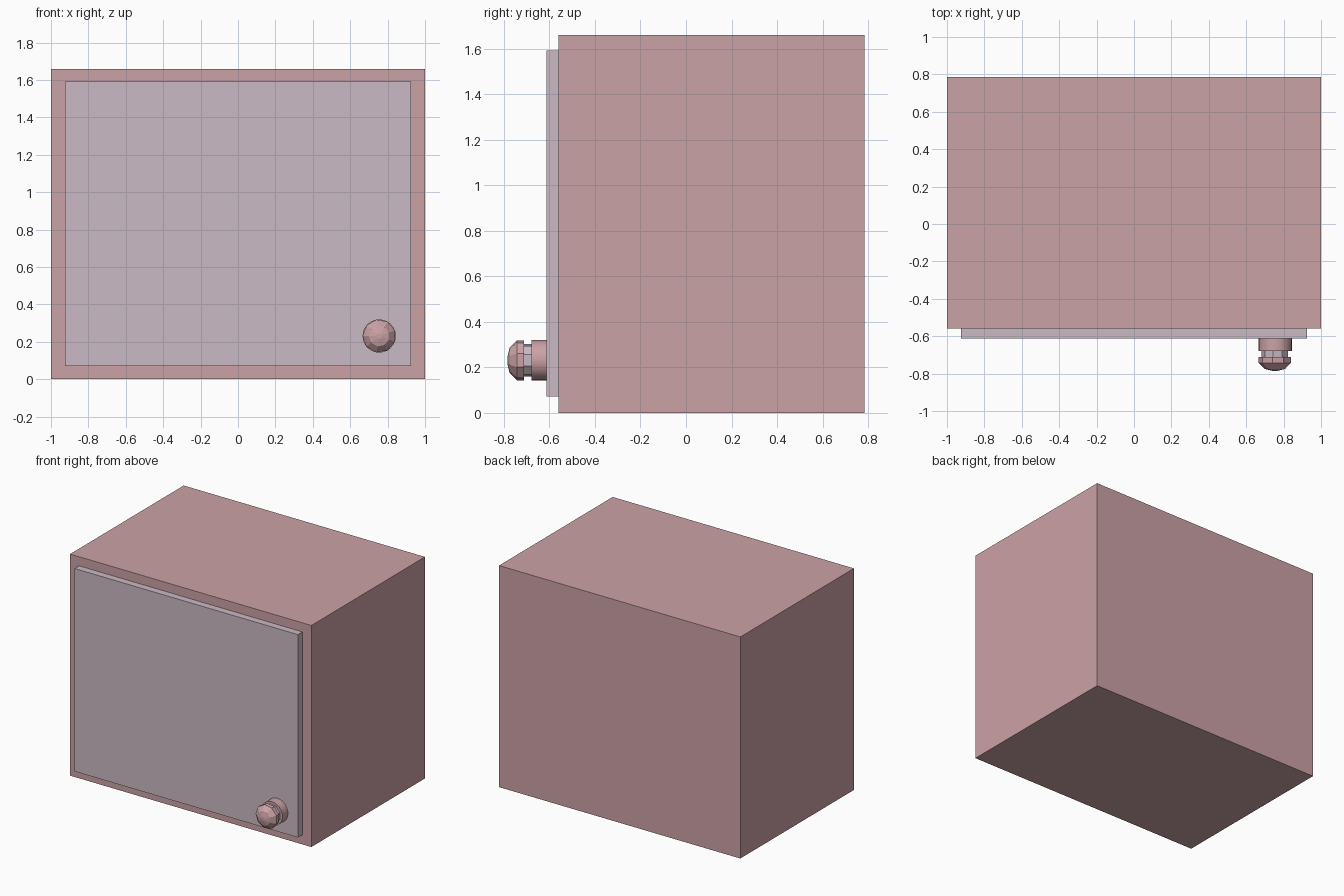
import bpy, bmesh, math

if "Cube" in bpy.data.objects:
    bpy.data.objects.remove(bpy.data.objects["Cube"])


def material(name, rgb):
    m = bpy.data.materials.new(name)
    m.diffuse_color = (*rgb, 1)
    m.use_nodes = True
    m.node_tree.nodes["Principled BSDF"].inputs["Base Color"].default_value = m.diffuse_color
    return m


PINK = material("dusty pink", (0.60, 0.36, 0.38))
MAUVE = material("pale mauve", (0.59, 0.49, 0.55))


def finish(bm, name, mat):
    bmesh.ops.recalc_face_normals(bm, faces=bm.faces)
    mesh = bpy.data.meshes.new(name)
    bm.to_mesh(mesh)
    bm.free()
    mesh.materials.append(mat)
    ob = bpy.data.objects.new(name, mesh)
    bpy.context.collection.objects.link(ob)
    return ob


def box(name, lo, hi, mat):
    bm = bmesh.new()
    bmesh.ops.create_cube(bm, size=1)
    for v in bm.verts:
        v.co = [(a + b) / 2 + c * (b - a) for a, b, c in zip(lo, hi, v.co)]
    return finish(bm, name, mat)


def turned(name, profile, sides, mat, cx=0.755, cz=0.231):
    """Turned part along y; profile is a list of (radius, y)."""
    bm = bmesh.new()
    rings = []
    for r, y in profile:
        rings.append([bm.verts.new((cx + r * math.cos(math.pi + i * math.tau / sides), y,
                                    cz + r * math.sin(math.pi + i * math.tau / sides)))
                      for i in range(sides)])
    for a, b in zip(rings, rings[1:]):
        for i in range(sides):
            j = (i + 1) % sides
            bm.faces.new((a[i], a[j], b[j], b[i]))
    bm.faces.new(rings[0])
    bm.faces.new(rings[-1])
    return finish(bm, name, mat)


# Cabinet and front door
box("cabinet_body", (-1, -0.56, 0), (1, 0.785, 1.66), PINK)
box("front_door", (-0.925, -0.613, 0.072), (0.925, -0.555, 1.592), MAUVE)

# Knob: round collar, faceted neck, faceted domed head
collar = turned("knob_collar", [(0.089, -0.610), (0.089, -0.678)], 24, PINK)
for p in collar.data.polygons:
    p.use_smooth = len(p.vertices) == 4
collar.data.set_sharp_from_angle(angle=math.radians(40))
turned("knob_neck", [(0.072, -0.676), (0.072, -0.714)], 9, MAUVE)
turned("knob_head", [(0.089, -0.712), (0.089, -0.743), (0.056, -0.775), (0.015, -0.785)], 9, PINK)
